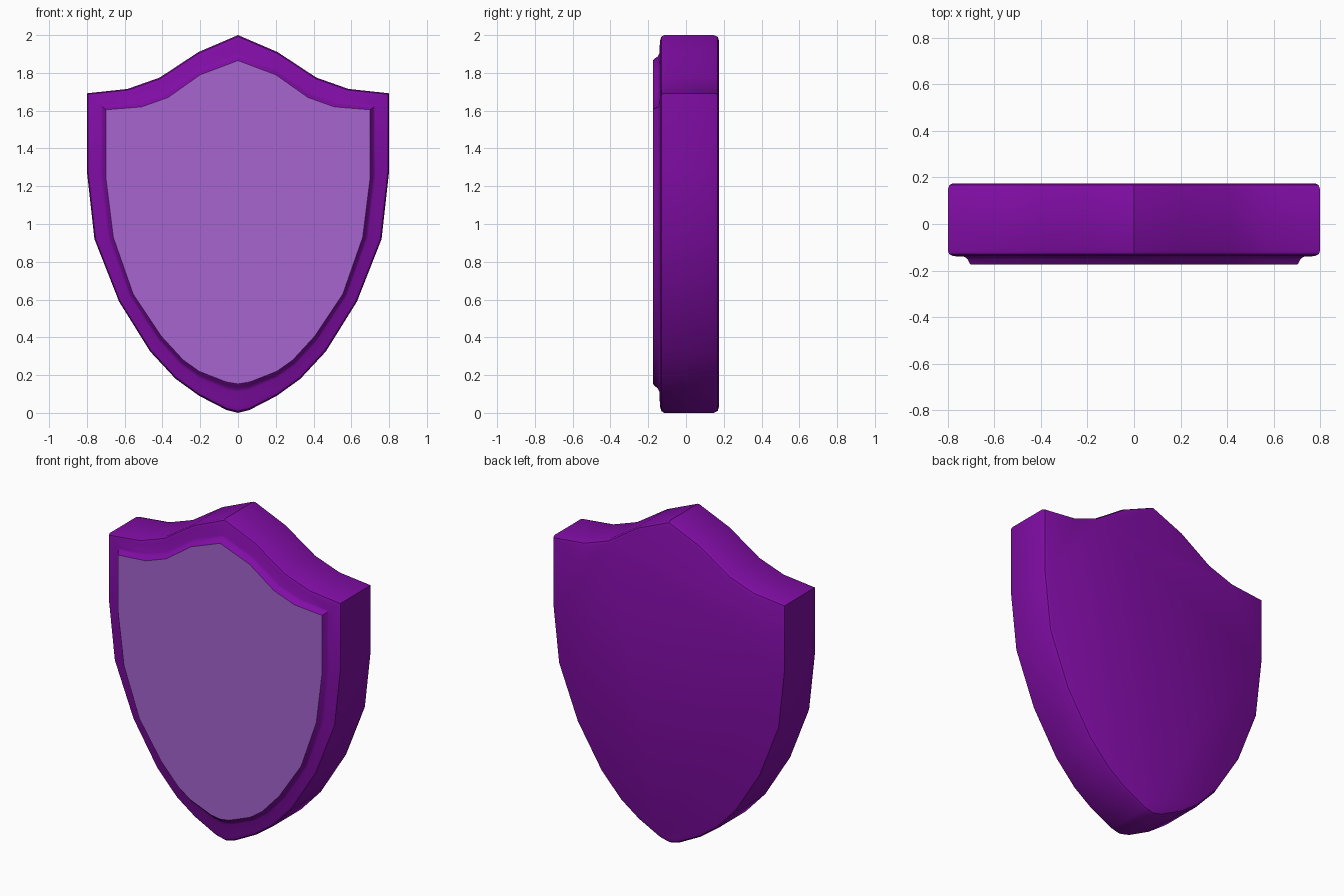
import bpy, math

if "Cube" in bpy.data.objects:
    bpy.data.objects.remove(bpy.data.objects["Cube"])

# Half outlines (x, z) from the top peak round to the bottom tip
OUTER = [(0, 2.0), (0.21, 1.91), (0.415, 1.775), (0.585, 1.715), (0.80, 1.692),
         (0.80, 1.28), (0.76, 0.92), (0.63, 0.59), (0.465, 0.325), (0.33, 0.18),
         (0.205, 0.09), (0.06, 0.015), (0, 0.0)]
INNER = [(0, 1.865), (0.20, 1.79), (0.37, 1.67), (0.51, 1.62), (0.70, 1.605),
         (0.70, 1.25), (0.66, 0.93), (0.555, 0.63), (0.405, 0.405), (0.29, 0.28),
         (0.205, 0.22), (0.06, 0.163), (0, 0.155)]


def material(name, color):
    m = bpy.data.materials.new(name)
    m.diffuse_color = color
    m.use_nodes = True
    m.node_tree.nodes["Principled BSDF"].inputs["Base Color"].default_value = m.diffuse_color
    return m


def ring(t, y):
    """Full outline blended from OUTER (t=0) to INNER (t=1) at depth y."""
    half = [(a + (c - a) * t, y, b + (d - b) * t)
            for (a, b), (c, d) in zip(OUTER, INNER)]
    return half + [(-x, yy, z) for x, yy, z in half[-2:0:-1]]


def make(name, rings, cap_first, cap_last, mat):
    n = len(rings[0])
    verts = [v for r in rings for v in r]
    faces = [(k * n + i, k * n + (i + 1) % n, (k + 1) * n + (i + 1) % n, (k + 1) * n + i)
             for k in range(len(rings) - 1) for i in range(n)]
    if cap_first:
        faces.append(tuple(range(n))[::-1])
    if cap_last:
        faces.append(tuple(range((len(rings) - 1) * n, len(rings) * n)))
    me = bpy.data.meshes.new(name)
    me.from_pydata(verts, [], faces)
    me.materials.append(mat)
    ob = bpy.data.objects.new(name, me)
    bpy.context.collection.objects.link(ob)
    bpy.context.view_layer.objects.active = ob
    ob.select_set(True)
    bpy.ops.object.shade_smooth_by_angle(angle=math.radians(40))
    ob.select_set(False)
    return ob


purple = material("purple", (0.22, 0.004, 0.38, 1))
lilac = material("lilac", (0.38, 0.13, 0.62, 1))

# Shield body: rounded back edge, side wall, rounded rim, step up to the panel
steps = [(0.22, 0.175), (0.07, 0.168), (0, 0.148), (0, -0.115), (0.06, -0.13),
         (0.22, -0.138), (0.72, -0.141), (0.84, -0.15), (0.93, -0.168), (1, -0.175)]
make("shield_body", [ring(t, y) for t, y in steps], True, False, purple)

# Raised light front panel
make("front_panel", [ring(1, -0.175)], False, True, lilac)

# Make normals face outward
for ob in bpy.context.collection.objects:
    centre_face = max(ob.data.polygons, key=lambda p: p.area)
    if centre_face.normal.y * centre_face.center.y < 0:
        ob.data.flip_normals()
